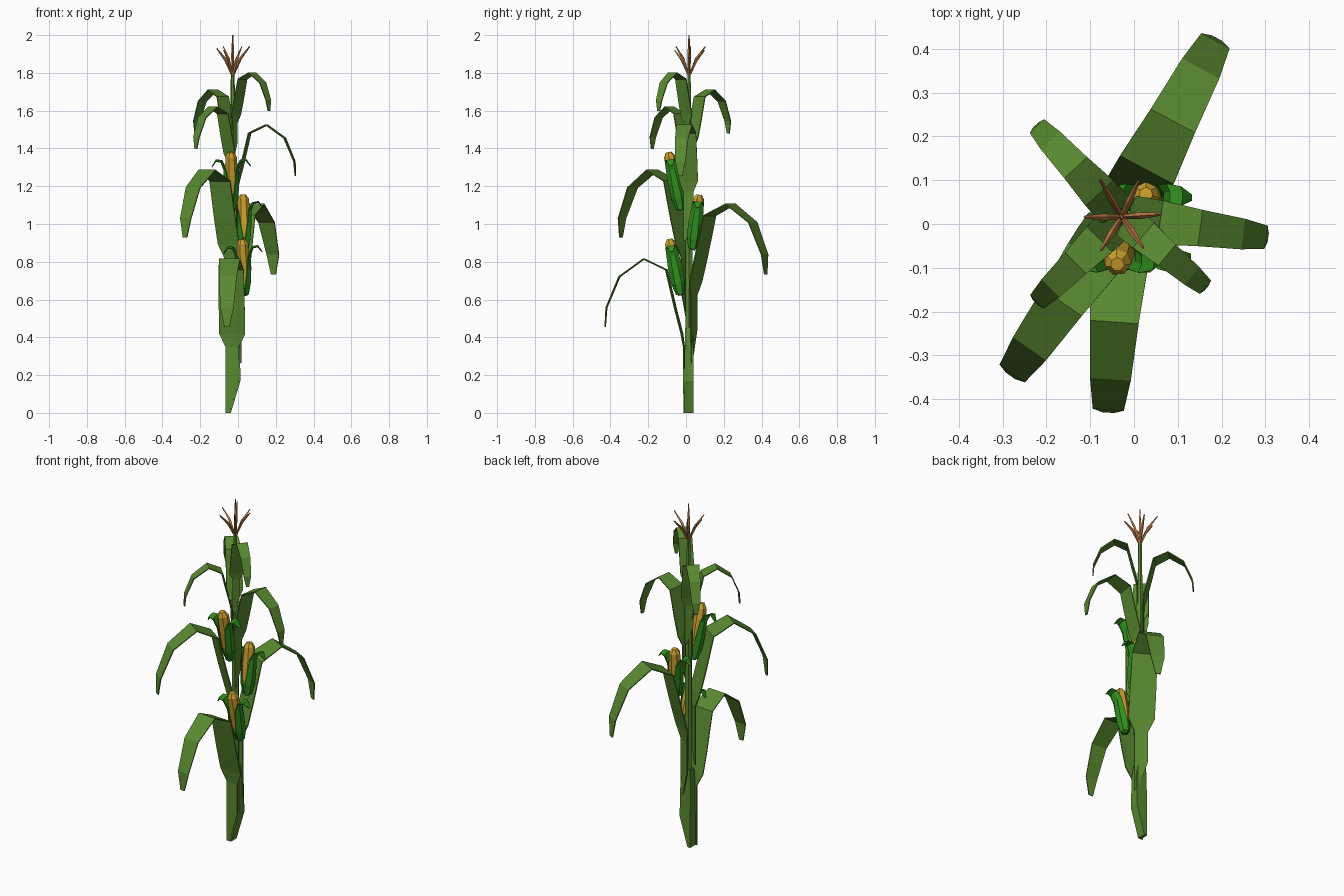
import bpy, bmesh
from math import sin, cos, radians, pi
from mathutils import Vector, Matrix

if "Cube" in bpy.data.objects:
    bpy.data.objects.remove(bpy.data.objects["Cube"])

CX, CY = -0.028, 0.016          # stalk axis


def material(name, rgb):
    m = bpy.data.materials.new(name)
    m.diffuse_color = (*rgb, 1)
    m.use_nodes = True
    m.node_tree.nodes["Principled BSDF"].inputs["Base Color"].default_value = m.diffuse_color
    return m


LEAF = material("leaf_green", (0.10, 0.25, 0.03))
HUSK = material("husk_green", (0.03, 0.27, 0.012))
KERNEL = material("kernel_yellow", (0.58, 0.34, 0.025))
TASSEL = material("tassel_brown", (0.50, 0.20, 0.06))


def build(name, rows, mat, closed=False, thickness=0):
    """Skin a list of equal-length point rows; closed rows are capped tubes."""
    bm = bmesh.new()
    vs = [[bm.verts.new(p) for p in row] for row in rows]
    n = len(rows[0])
    for a, b in zip(vs, vs[1:]):
        for i in range(n if closed else n - 1):
            j = (i + 1) % n
            bm.faces.new((a[i], a[j], b[j], b[i]))
    if closed:
        bm.faces.new(vs[0][::-1])
        bm.faces.new(vs[-1])
    bmesh.ops.recalc_face_normals(bm, faces=bm.faces)
    me = bpy.data.meshes.new(name)
    bm.to_mesh(me)
    bm.free()
    ob = bpy.data.objects.new(name, me)
    bpy.context.collection.objects.link(ob)
    me.materials.append(mat)
    if thickness:
        mod = ob.modifiers.new("thickness", 'SOLIDIFY')
        mod.thickness = thickness
        mod.offset = 0
    return ob


def ring(c, frame, r, n):
    return [Vector(c) + frame @ Vector((r * cos(2 * pi * i / n), r * sin(2 * pi * i / n), 0))
            for i in range(n)]


def tube(name, points, radii, n, mat):
    pts = [Vector(p) for p in points]
    frame = (pts[-1] - pts[0]).to_track_quat('Z', 'Y').to_matrix()
    return build(name, [ring(p, frame, r, n) for p, r in zip(pts, radii)], mat, closed=True)


# Stalk: slanted sheathed foot, then a slim six-sided stem
foot = [(0, -0.056, -0.038, -0.011, 0.041), (0.17, -0.056, 0.013, -0.011, 0.041),
        (0.36, -0.055, 0.010, -0.006, 0.038), (0.45, -0.05, -0.006, -0.004, 0.036)]
build("stalk_foot", [[(a, c, z), (b, c, z), (b, d, z), (a, d, z)] for z, a, b, c, d in foot],
      LEAF, closed=True)
tube("stalk", [(CX, CY, z) for z in (0.36, 1.0, 1.45, 1.79)], [0.021, 0.020, 0.015, 0.010], 6, LEAF)

# Leaves: one arching template (reach, height below peak, left edge, right edge)
TEMPLATE = [(0.06, -1.83, -0.08, -0.04), (0.06, -1.45, -0.08, 0.08), (0.06, -1.05, -0.08, 0.08),
            (0.085, -0.89, -0.155, 0.155), (0.16, -0.60, -0.155, 0.155), (0.27, -0.13, -0.15, 0.15),
            (0.54, 0, -0.125, 0.125), (0.83, -0.21, -0.105, 0.105), (0.985, -0.58, -0.08, 0.08),
            (1.0, -0.81, -0.03, 0.03)]
# angle, reach, peak height
LEAVES = [(266, 0.445, 0.815), (62, 0.46, 1.105), (235, 0.44, 1.285), (-8, 0.335, 1.525),
          (225, 0.275, 1.62), (133, 0.285, 1.71), (-40, 0.25, 1.80)]
for k, (ang, size, peak) in enumerate(LEAVES, 1):
    a = radians(ang)
    out, side = Vector((cos(a), sin(a), 0)), Vector((-sin(a), cos(a), 0))
    rows = [[Vector((CX, CY, peak + h * size)) + (out * r + side * w) * size for w in (lo, hi)]
            for r, h, lo, hi in TEMPLATE]
    build(f"leaf_{k}", rows, LEAF, thickness=0.006)

# Ears: seven-sided cob with a green cup and two side husks curling outward
EARS = [((-0.03, -0.03, 1.08), (-0.038, -0.092, 1.38)),
        ((0.035, 0.035, 0.87), (0.027, 0.068, 1.155)),
        ((0.037, -0.03, 0.63), (0.023, -0.088, 0.92))]
# height fraction, husk radius, half spread in degrees
HUSK_ROWS = [(0, 0.022, 88), (0.2, 0.036, 80), (0.45, 0.041, 65), (0.7, 0.042, 50),
             (0.84, 0.056, 32), (0.86, 0.082, 16), (0.75, 0.102, 4)]
for k, (b, t) in enumerate(EARS, 1):
    b, t = Vector(b), Vector(t)
    axis = t - b
    z = axis.normalized()
    x = (Vector((1, 0, 0)) - z * z.x).normalized()
    frame = Matrix((x, z.cross(x), z)).transposed()
    tube(f"cob_{k}", [b + axis * f for f in (0.05, 0.3, 0.6, 0.92, 1.0)],
         [0.022, 0.035, 0.036, 0.031, 0.016], 7, KERNEL)
    tube(f"husk_cup_{k}", [b - z * 0.008, b + axis * 0.08, b + axis * 0.2],
         [0.014, 0.027, 0.034], 7, HUSK)
    for side, turn in (("right", 0), ("left", pi)):
        rows = []
        for f, r, spread in HUSK_ROWS:
            angs = [turn + radians(spread) * s for s in (-1, -0.35, 0.35, 1)]
            rows.append([b + axis * f + frame @ Vector((r * cos(a), r * sin(a), 0)) for a in angs])
        build(f"husk_{side}_{k}", rows, HUSK, thickness=0.004)

# Tassel: upright spike and a ring of splayed ones
root = Vector((CX, CY, 1.78))
tube("tassel_spike", [root, root + Vector((0, 0, 0.12)), root + Vector((0, 0, 0.22))],
     [0.007, 0.008, 0.003], 4, TASSEL)
for k, (ang, reach, h) in enumerate([(4, 0.09, 0.16), (65, 0.09, 0.14), (120, 0.10, 0.16),
                                     (180, 0.085, 0.15), (238, 0.09, 0.14), (305, 0.085, 0.16)], 1):
    d = Vector((cos(radians(ang)), sin(radians(ang)), 0))
    tube(f"tassel_branch_{k}", [root, root + d * reach * 0.45 + Vector((0, 0, h * 0.6)),
                                root + d * reach + Vector((0, 0, h))],
         [0.005, 0.008, 0.003], 4, TASSEL)
